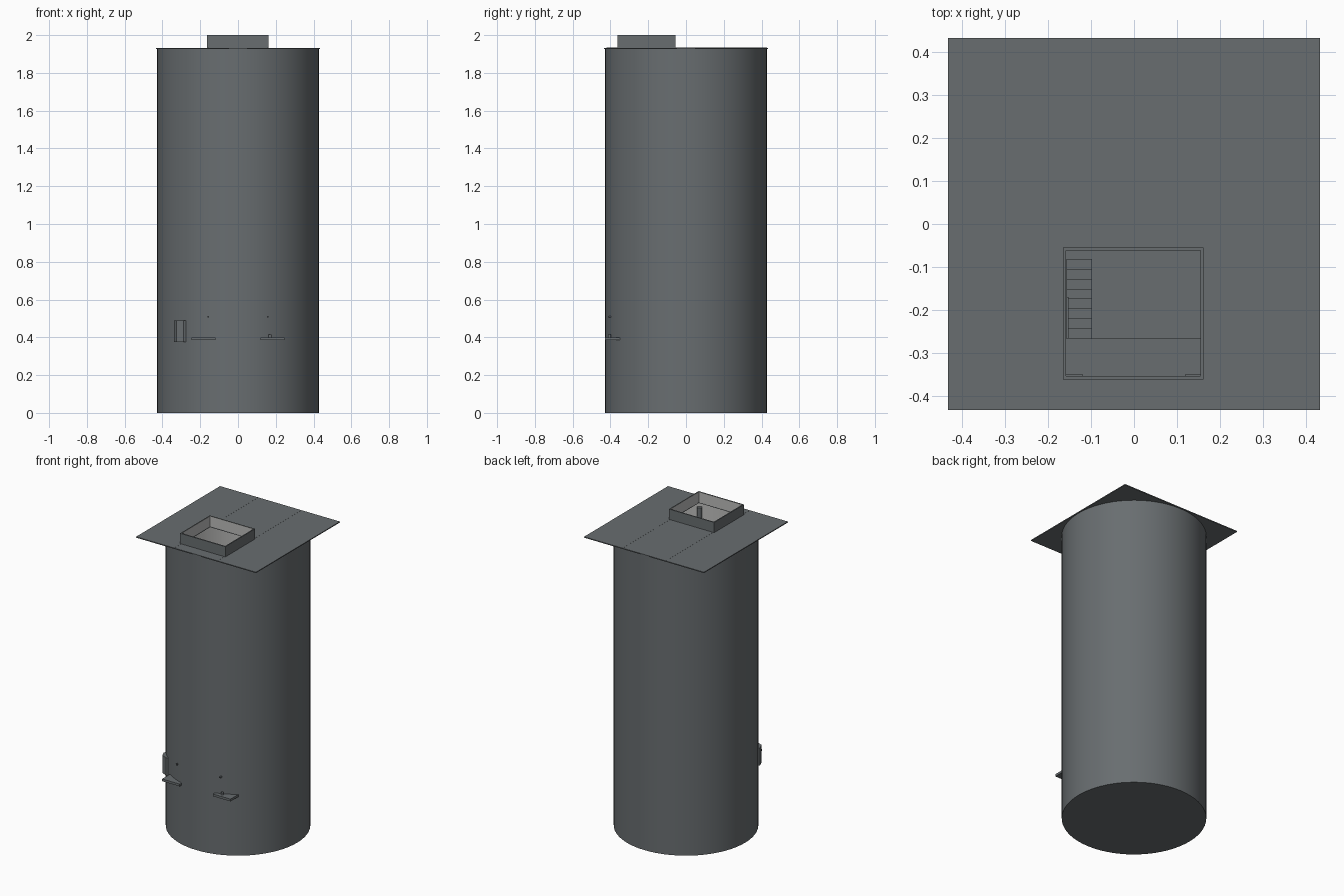
import bpy, bmesh, math

cube = bpy.data.objects.get("Cube")
if cube:
    bpy.data.objects.remove(cube, do_unlink=True)


def material(name, rgb):
    m = bpy.data.materials.new(name)
    m.use_nodes = True
    m.diffuse_color = (*rgb, 1)
    m.node_tree.nodes["Principled BSDF"].inputs["Base Color"].default_value = (*rgb, 1)
    return m


GREY = material("dark grey", (0.14, 0.155, 0.163))
LIGHT = material("light lining", (0.5, 0.5, 0.49))


def finish(name, bm, mats=(GREY,), smooth=False):
    bmesh.ops.recalc_face_normals(bm, faces=bm.faces[:])
    mesh = bpy.data.meshes.new(name)
    bm.to_mesh(mesh)
    bm.free()
    obj = bpy.data.objects.new(name, mesh)
    bpy.context.collection.objects.link(obj)
    for m in mats:
        mesh.materials.append(m)
    if smooth:
        bpy.ops.object.select_all(action='DESELECT')
        obj.select_set(True)
        bpy.context.view_layer.objects.active = obj
        bpy.ops.object.shade_smooth_by_angle(angle=math.radians(35))
    return obj


def box(name, x, y, z):
    bm = bmesh.new()
    bmesh.ops.create_cube(bm, size=1)
    for v in bm.verts:
        for i, (lo, hi) in enumerate((x, y, z)):
            v.co[i] = (lo + hi) / 2 + v.co[i] * (hi - lo)
    return finish(name, bm)


def rod(name, x, y, r, z, sides=12):
    bm = bmesh.new()
    bmesh.ops.create_cone(bm, cap_ends=True, segments=sides, radius1=r, radius2=r, depth=z[1] - z[0])
    bmesh.ops.translate(bm, vec=(x, y, sum(z) / 2), verts=bm.verts[:])
    return finish(name, bm, smooth=sides > 8)


def frame(name, outer, inner, z0, z1, lined=False):
    """Rectangular ring; rectangles are (x0, x1, y0, y1)."""
    bm = bmesh.new()
    loops = []
    for (x0, x1, y0, y1), z in ((outer, z0), (outer, z1), (inner, z1), (inner, z0)):
        loops.append([bm.verts.new((x, y, z)) for x, y in ((x0, y0), (x1, y0), (x1, y1), (x0, y1))])
    for k in range(4):
        a, b = loops[k], loops[(k + 1) % 4]
        for i in range(4):
            j = (i + 1) % 4
            f = bm.faces.new((a[i], a[j], b[j], b[i]))
            f.material_index = int(lined and k == 2)
    return finish(name, bm, (GREY, LIGHT))


# Hollow tank: wall section and floor turned about the z axis
R, RIN, TOP = 0.428, 0.418, 1.927
bm = bmesh.new()
profile = [(0, 0), (R, 0), (R, TOP), (RIN, TOP), (RIN, 0.02), (0, 0.02)]
verts = [bm.verts.new((r, 0, z)) for r, z in profile]
edges = [bm.edges.new(pair) for pair in zip(verts, verts[1:])]
bmesh.ops.spin(bm, geom=verts + edges, cent=(0, 0, 0), axis=(0, 0, 1), angle=math.tau, steps=64)
bmesh.ops.remove_doubles(bm, verts=bm.verts[:], dist=0.0001)
for f in bm.faces:
    c = f.calc_center_median()
    if abs(f.normal.z) < 0.5 and c.xy.length < R - 0.005:
        f.material_index = 1
finish("tank_shell", bm, (GREY, LIGHT), smooth=True)

# Square lid with access opening, and the raised curb around it
H = 0.433
OPENING = (-0.158, 0.155, -0.354, -0.062)
frame("lid_slab", (-H, H, -H, H), OPENING, TOP, 1.933)
frame("hatch_curb", (-0.165, 0.162, -0.362, -0.055), OPENING, 1.93, 2.0, lined=True)

# Fine seams running across the lid, interrupted by the curb
for side, x in (("right", -0.157), ("left", 0.155)):
    for end, y in (("back", (-0.055, 0.43)), ("front", (-0.42, -0.362))):
        box(f"lid_seam_{side}_{end}", (x - 0.0012, x + 0.0012), y, (1.93, 1.9336))

# Inner landing and stair down to the floor
box("landing", (-0.158, 0.155, ), (-0.38, -0.267), (0.385, 0.395))
for i in range(8):
    y = -0.267 + i * 0.0232
    z = 0.35 - i * 0.043
    box(f"stair_tread_{i + 1}", (-0.157, -0.098), (y, y + 0.0232), (z - 0.01, z))
box("stair_rail", (-0.157, -0.153), (-0.267, -0.17), (0.44, 0.45))

# Pipe inside the wall
rod("inner_pipe", 0.165, -0.375, 0.015, (0.02, 1.89))

# Brackets poking through the wall, with pins
for side, s in (("left", 1), ("right", -1)):
    box(f"bracket_{side}", sorted((s * 0.12, s * 0.247)), (-0.43, -0.35), (0.385, 0.4))
    box(f"wall_pin_{side}", (s * 0.157 - 0.004, s * 0.157 + 0.004), (-0.412, -0.39), (0.506, 0.514))
rod("bracket_pin", 0.17, -0.405, 0.008, (0.4, 0.415))

# Faceted housing set into the wall
rod("wall_housing", -0.288, -0.28, 0.052, (0.375, 0.49), sides=8)
